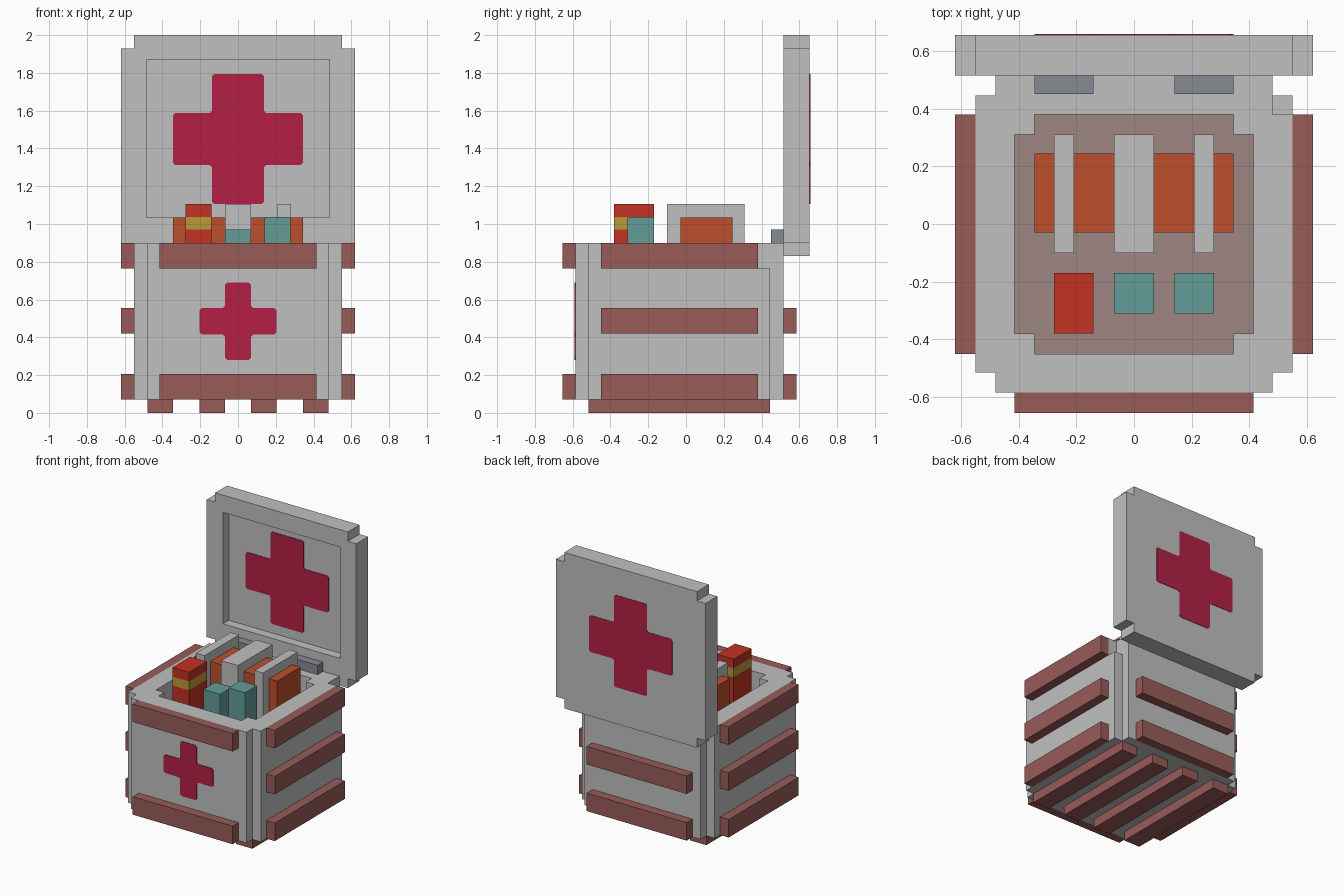
import bpy, bmesh
from mathutils import Vector

cube = bpy.data.objects.get("Cube")
if cube:
    bpy.data.objects.remove(cube, do_unlink=True)


def material(name, hexcode):
    srgb = [int(hexcode[i:i + 2], 16) / 255 for i in (0, 2, 4)]
    col = [c / 12.92 if c <= 0.04045 else ((c + 0.055) / 1.055) ** 2.4 for c in srgb] + [1]
    m = bpy.data.materials.new(name)
    m.use_nodes = True
    m.diffuse_color = col
    bsdf = next(n for n in m.node_tree.nodes if n.type == 'BSDF_PRINCIPLED')
    bsdf.inputs["Base Color"].default_value = col
    return m


GREY = material("light_grey", "c0c0c0")
WOOD = material("brown_wood", "985c59")
FLOOR = material("dusty_brown", "9f8783")
CRIMSON = material("crimson", "b32045")
ORANGE = material("orange", "be4e2c")
RED = material("red", "c23222")
YELLOW = material("yellow", "b99a3a")
TEAL = material("teal", "639c98")
SLATE = material("slate", "868b92")


def prism(name, pts, lo, hi, mat, axis='z'):
    """Extrude a 2D outline along z (outline in xy) or along y (outline in xz)."""
    put = (lambda p, h: (p[0], p[1], h)) if axis == 'z' else (lambda p, h: (p[0], h, p[1]))
    bm = bmesh.new()
    face = bm.faces.new([bm.verts.new(put(p, lo)) for p in pts])
    ext = bmesh.ops.extrude_face_region(bm, geom=[face])
    verts = [v for v in ext["geom"] if isinstance(v, bmesh.types.BMVert)]
    bmesh.ops.translate(bm, verts=verts, vec=Vector(put((0, 0), hi - lo)))
    bmesh.ops.recalc_face_normals(bm, faces=bm.faces)
    me = bpy.data.meshes.new(name)
    bm.to_mesh(me)
    bm.free()
    me.materials.append(mat)
    ob = bpy.data.objects.new(name, me)
    bpy.context.scene.collection.objects.link(ob)
    return ob


def box(name, x0, x1, y0, y1, z0, z1, mat):
    return prism(name, [(x0, y0), (x1, y0), (x1, y1), (x0, y1)], z0, z1, mat)


def notched(x, v0, v1, n=0.07):
    """Rectangle outline with a square notch in each corner."""
    a = x - n
    return [(-a, v0), (a, v0), (a, v0 + n), (x, v0 + n), (x, v1 - n), (a, v1 - n),
            (a, v1), (-a, v1), (-a, v1 - n), (-x, v1 - n), (-x, v0 + n), (-a, v0 + n)]


def cross(name, cz, r, a, y0, y1):
    """Thin cross plate with slightly clipped corners."""
    pts = [(-a, -r), (a, -r), (a, -a), (r, -a), (r, a), (a, a),
           (a, r), (-a, r), (-a, a), (-r, a), (-r, -a), (-a, -a)]
    out = []
    for i, p in enumerate(pts):
        p = Vector(p)
        for q in (pts[i - 1], pts[(i + 1) % 12]):
            out.append(p + (Vector(q) - p).normalized() * 0.012)
    prism(name, [(p.x, p.y + cz) for p in out], y0, y1, CRIMSON, 'y')


def cut(ob, cutter):
    mod = ob.modifiers.new("cut", 'BOOLEAN')
    mod.operation, mod.solver, mod.object = 'DIFFERENCE', 'EXACT', cutter
    bpy.context.view_layer.objects.active = ob
    bpy.ops.object.modifier_apply(modifier=mod.name)
    bpy.data.objects.remove(cutter, do_unlink=True)


# Crate body: hollow, notched corners, one cut at the rear corner
BASE = 0.205
body = prism("crate_body", notched(0.55, -0.585, 0.515), 0.07, 0.9, GREY)
cut(body, prism("cavity_cutter", notched(0.415, -0.45, 0.38), BASE, 1.0, GREY))
cut(body, box("corner_cutter", 0.48, 0.6, 0.38, 0.46, 0.765, 1.0, GREY))
while len(body.data.materials) > 1:
    body.data.materials.pop()
body.data.materials.append(FLOOR)
for p in body.data.polygons:
    p.material_index = int(p.normal.z > 0.9 and p.center.z < 0.3)

# Open lid with a recessed inner panel
lid = prism("lid", notched(0.62, 0.83, 2.0), 0.515, 0.655, GREY, 'y')
cut(lid, box("recess_cutter", -0.485, 0.485, 0.4, 0.585, 1.035, 1.87, GREY))
while len(lid.data.materials) > 1:
    lid.data.materials.pop()
for p in lid.data.polygons:
    p.material_index = 0

# Crosses on the lid and the front
cross("lid_inner_cross", 1.45, 0.345, 0.137, 0.581, 0.586)
cross("lid_back_cross", 1.45, 0.345, 0.137, 0.654, 0.658)
cross("front_cross", 0.485, 0.205, 0.069, -0.589, -0.584)

# Wooden rails round the sides
for label, z in (("lower", 0.07), ("middle", 0.42), ("upper", 0.765)):
    for side, x in (("left", 0.55), ("right", -0.62)):
        box(f"{label}_{side}_rail", x, x + 0.07, -0.45, 0.38, z, z + 0.135, WOOD)
    if label != "middle":
        box(f"{label}_front_rail", -0.415, 0.415, -0.655, -0.585, z, z + 0.135, WOOD)
    if label != "upper":
        box(f"{label}_back_rail", -0.415, 0.415, 0.515, 0.585, z, z + 0.135, WOOD)

# Skids under the crate
for i, x in enumerate((-0.4125, -0.1375, 0.1375, 0.4125)):
    box(f"skid_{i + 1}", x - 0.0675, x + 0.0675, -0.515, 0.445, 0, 0.07, WOOD)

# Hinges
for side, x in (("right", -0.345), ("left", 0.14)):
    box(f"{side}_hinge", x, x + 0.205, 0.45, 0.515, 0.9, 0.97, SLATE)

# Orange case with pale straps
box("orange_case", -0.345, 0.345, -0.03, 0.245, BASE, 1.035, ORANGE)
for label, x0, x1 in (("right", -0.277, -0.208), ("centre", -0.069, 0.069), ("left", 0.208, 0.277)):
    box(f"{label}_strap", x0, x1, -0.1, 0.31, BASE, 1.105, GREY)

# Striped red carton and teal boxes
for label, z0, z1, m in (("base", BASE, 0.97, RED), ("band", 0.97, 1.037, YELLOW), ("top", 1.037, 1.105, RED)):
    box(f"carton_{label}", -0.277, -0.14, -0.38, -0.17, z0, z1, m)
box("short_teal_box", -0.069, 0.069, -0.31, -0.17, BASE, 0.97, TEAL)
box("tall_teal_box", 0.14, 0.277, -0.31, -0.17, BASE, 1.037, TEAL)
